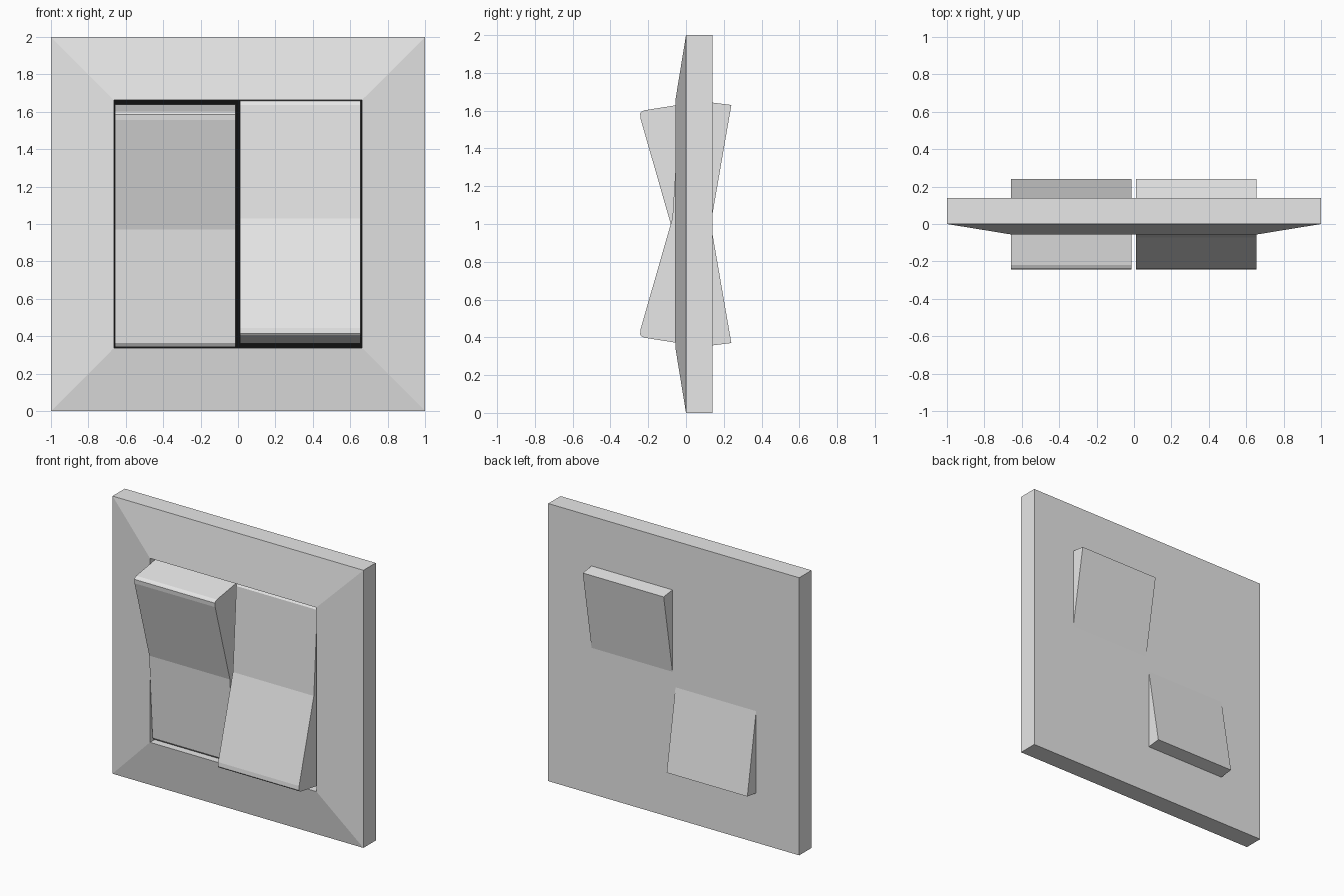
import bpy, bmesh

if "Cube" in bpy.data.objects:
    bpy.data.objects.remove(bpy.data.objects["Cube"])


def material(name, rgb):
    m = bpy.data.materials.new(name)
    m.diffuse_color = (*rgb, 1)
    m.use_nodes = True
    m.node_tree.nodes["Principled BSDF"].inputs["Base Color"].default_value = m.diffuse_color
    return m


white = material("white_plastic", (0.8, 0.8, 0.8))
black = material("black_recess", (0.005, 0.005, 0.005))


def make_object(name, bm, mats):
    bmesh.ops.recalc_face_normals(bm, faces=bm.faces[:])
    mesh = bpy.data.meshes.new(name)
    bm.to_mesh(mesh)
    bm.free()
    for m in mats:
        mesh.materials.append(m)
    ob = bpy.data.objects.new(name, mesh)
    bpy.context.collection.objects.link(ob)
    return ob


def bridge(bm, a, b):
    n = len(a)
    for i in range(n):
        j = (i + 1) % n
        bm.faces.new((a[i], a[j], b[j], b[i]))


# Wall plate: square rings from the back, over the sloped front, into the recess
bm = bmesh.new()
corners = [(-1, -1), (1, -1), (1, 1), (-1, 1)]
rings = [[bm.verts.new((sx * r, y, 1 + sz * r)) for sx, sz in corners]
         for r, y in [(1, 0.14), (1, 0), (0.663, -0.055), (0.663, 0.13)]]
for a, b in zip(rings, rings[1:]):
    bridge(bm, a, b)
bm.faces.new(rings[0])
floor = bm.faces.new(rings[-1])
floor.material_index = 1  # dark floor of the recess
make_object("wall_plate", bm, [white, black])

# Rocker side profile (y, z about the centre): bottom edge pressed outwards
PROFILE = [(-0.072, 0.03), (-0.24, -0.555), (-0.243, -0.585), (-0.236, -0.594),
           (-0.22, -0.602), (0.02, -0.64), (0.24, 0.63), (0.0, 0.66),
           (-0.022, 0.652), (-0.034, 0.635)]


def rocker(name, x0, x1, flip):
    bm = bmesh.new()
    sides = [[bm.verts.new((x, y, 1 + flip * z)) for y, z in PROFILE]
             for x in (x0, x1)]
    bridge(bm, *sides)
    for s in sides:
        bm.faces.new(s)
    return make_object(name, bm, [white])


# Two rockers tilted in opposite directions
rocker("left_rocker", -0.657, -0.014, -1)
rocker("right_rocker", 0.01, 0.655, 1)
